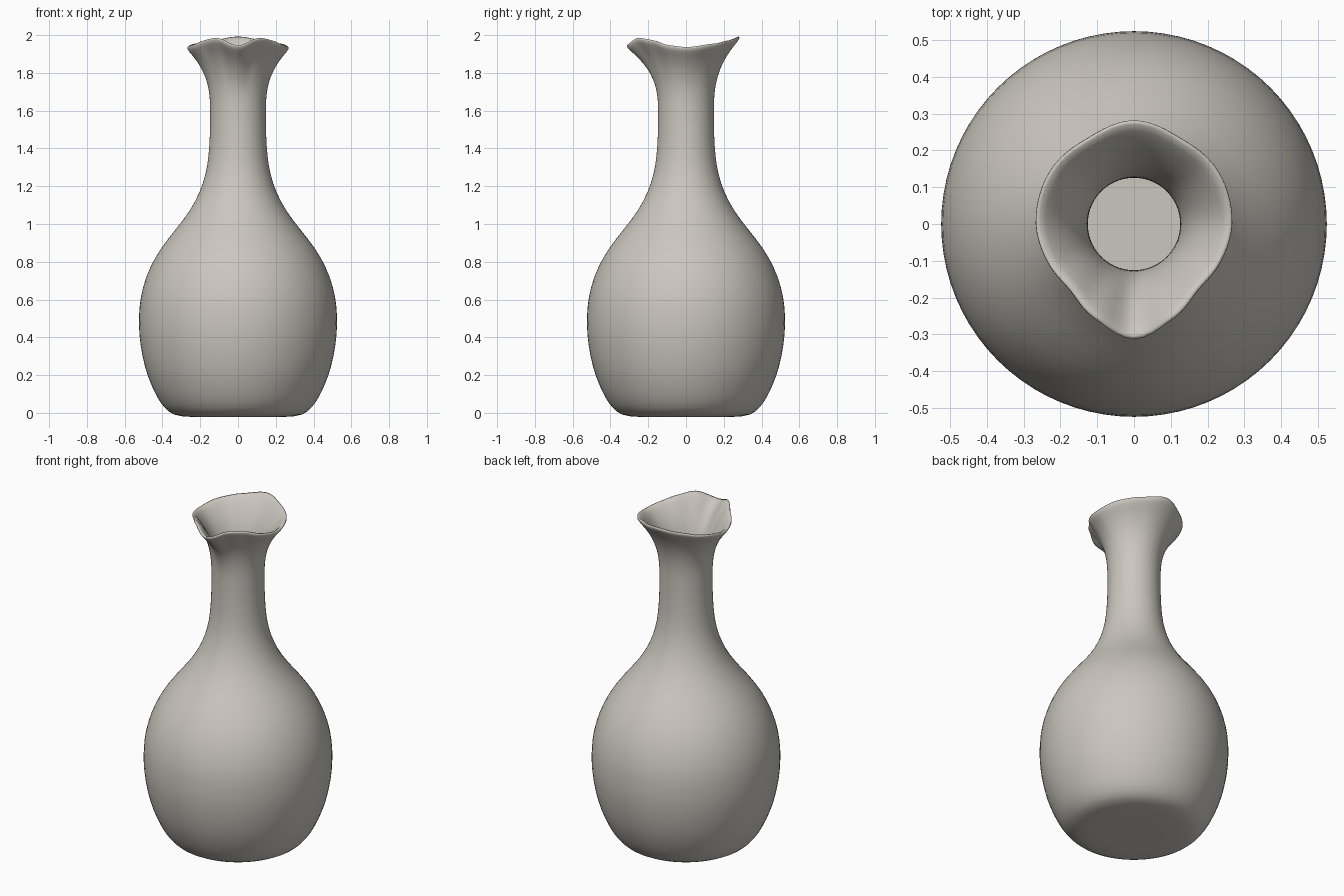
import bpy, bmesh
from math import sin, cos, pi, degrees

old = bpy.data.objects.get("Cube")
if old:
    bpy.data.objects.remove(old, do_unlink=True)

SEGMENTS = 40
FLARE_START, NECK_RADIUS, FLARE_RINGS = 1.6, 0.126, 8

# Body profile from foot to neck: radius, height
BODY = [(0.18, 0), (0.31, 0), (0.355, 0.02), (0.39, 0.06), (0.42, 0.11), (0.46, 0.2),
        (0.487, 0.3), (0.505, 0.42), (0.505, 0.52), (0.497, 0.61), (0.47, 0.71),
        (0.425, 0.81), (0.355, 0.91), (0.27, 1.01), (0.205, 1.11), (0.163, 1.21),
        (0.139, 1.31), (0.13, 1.41), (0.126, 1.51)]

# Pinched rim, front to back: angle, radius, height
RIM = [(0, 0.315, 1.95), (22, 0.272, 1.997), (45, 0.24, 1.982), (70, 0.252, 1.955),
       (90, 0.262, 1.945), (125, 0.265, 1.965), (150, 0.258, 1.982), (180, 0.278, 2.003)]


def rim_at(angle):
    """Smoothly interpolated rim radius and height, mirrored left to right."""
    a = degrees(angle) % 360
    a = min(a, 360 - a)
    for (a0, r0, z0), (a1, r1, z1) in zip(RIM, RIM[1:]):
        if a <= a1:
            t = (a - a0) / (a1 - a0)
            t = t * t * (3 - 2 * t)
            return r0 + (r1 - r0) * t, z0 + (z1 - z0) * t
    return RIM[-1][1:]


def add_ring(bm, shape):
    """Ring of vertices; shape gives radius and height for an angle from the front."""
    ring = []
    for i in range(SEGMENTS):
        a = 2 * pi * i / SEGMENTS
        r, z = shape(a)
        ring.append(bm.verts.new((r * sin(a), -r * cos(a), z)))
    return ring


def flare(t):
    def shape(a):
        r, z = rim_at(a)
        return (NECK_RADIUS + (r - NECK_RADIUS) * t ** 2.6,
                FLARE_START + (z - FLARE_START) * t)
    return shape


# Vase skin: foot, belly, neck and flared lip
bm = bmesh.new()
rings = [add_ring(bm, lambda a, p=p: p) for p in BODY]
rings += [add_ring(bm, flare(i / FLARE_RINGS)) for i in range(FLARE_RINGS + 1)]
for low, high in zip(rings, rings[1:]):
    for i in range(SEGMENTS):
        j = (i + 1) % SEGMENTS
        bm.faces.new((low[i], low[j], high[j], high[i]))
centre = bm.verts.new((0, 0, 0))
for i in range(SEGMENTS):
    bm.faces.new((centre, rings[0][(i + 1) % SEGMENTS], rings[0][i]))
bmesh.ops.recalc_face_normals(bm, faces=bm.faces)
mesh = bpy.data.meshes.new("vase")
bm.to_mesh(mesh)
bm.free()
mesh.shade_smooth()
vase = bpy.data.objects.new("vase", mesh)
bpy.context.collection.objects.link(vase)

# Wall thickness and rounded lip
wall = vase.modifiers.new("wall", "SOLIDIFY")
wall.thickness = 0.022
wall.offset = -1
smooth = vase.modifiers.new("smooth", "SUBSURF")
smooth.levels = smooth.render_levels = 1

# Warm grey ceramic
clay = bpy.data.materials.new("warm grey ceramic")
clay.use_nodes = True
colour = (0.6, 0.57, 0.52, 1)
clay.diffuse_color = colour
clay.node_tree.nodes["Principled BSDF"].inputs["Base Color"].default_value = colour
mesh.materials.append(clay)
